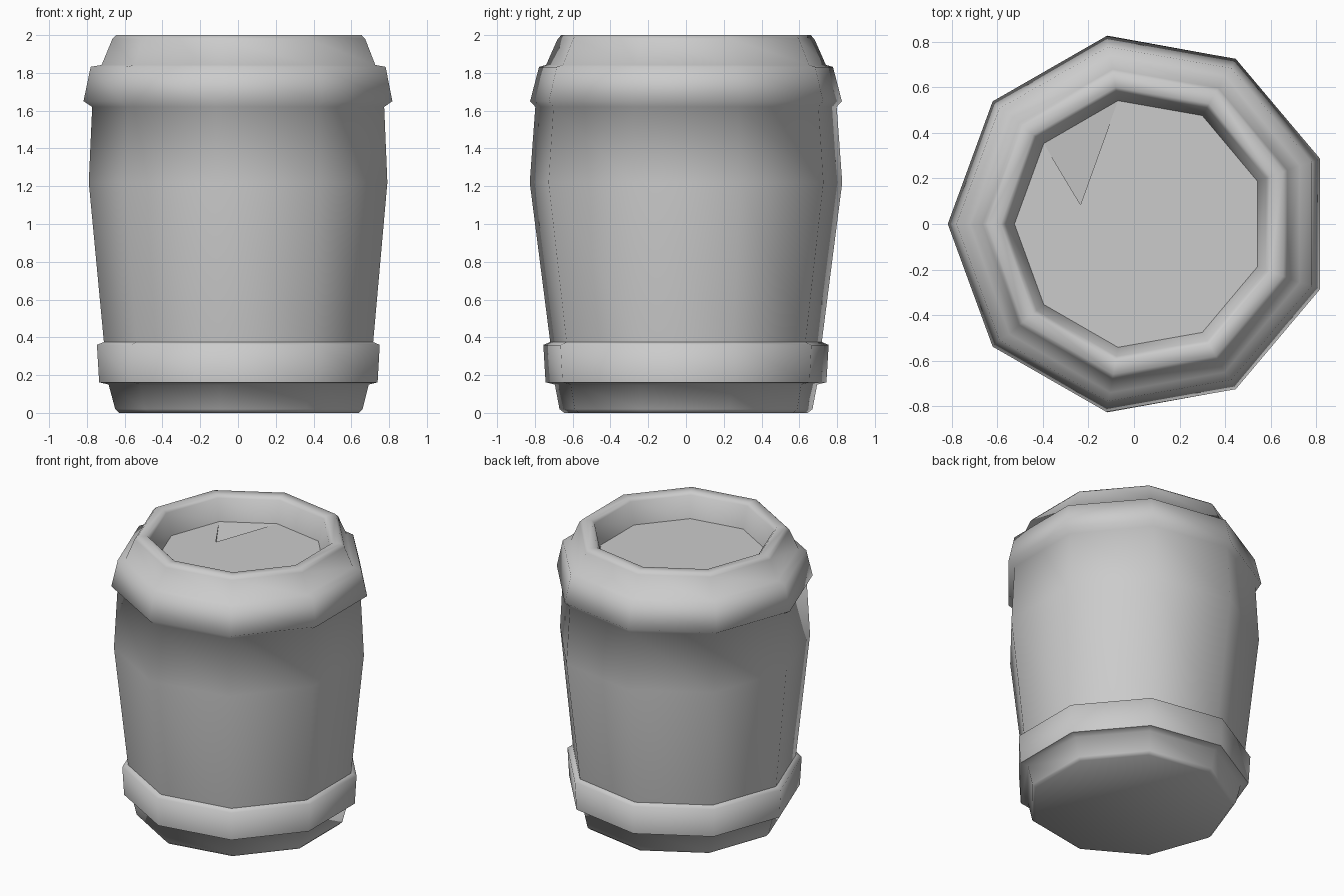
import bpy, bmesh, math
from mathutils import Vector

if "Cube" in bpy.data.objects:
    bpy.data.objects.remove(bpy.data.objects["Cube"])

SIDES, CX = 9, 0.025
FLOOR_Z = 1.83

# barrel outline from base to inner rim: x radius, y radius, height
PROFILE = [
    (0.655, 0.655, 0.00), (0.675, 0.68, 0.02), (0.71, 0.705, 0.15),
    (0.76, 0.755, 0.162), (0.772, 0.767, 0.36),      # lower band
    (0.735, 0.73, 0.375), (0.815, 0.84, 1.22), (0.797, 0.81, 1.62),
    (0.843, 0.838, 1.65), (0.805, 0.79, 1.832),      # upper band
    (0.747, 0.752, 1.842), (0.69, 0.69, 1.98), (0.67, 0.67, 2.00),
    (0.61, 0.61, 2.00), (0.59, 0.59, 1.98), (0.55, 0.55, FLOOR_Z),
]


def ring(rx, ry, z):
    pts = []
    for i in range(SIDES):
        a = math.pi - i * 2 * math.pi / SIDES
        pts.append(Vector((CX + rx * math.cos(a), ry * math.sin(a), z)))
    return pts


def finish(name, bm):
    bmesh.ops.recalc_face_normals(bm, faces=bm.faces)
    mesh = bpy.data.meshes.new(name)
    bm.to_mesh(mesh)
    bm.free()
    ob = bpy.data.objects.new(name, mesh)
    bpy.context.collection.objects.link(ob)
    bpy.ops.object.select_all(action='DESELECT')
    ob.select_set(True)
    bpy.context.view_layer.objects.active = ob
    bpy.ops.object.shade_smooth_by_angle(angle=math.radians(70))


# barrel shell: rings bridged from the base up over the rim
bm = bmesh.new()
rings = [[bm.verts.new(p) for p in ring(*row)] for row in PROFILE]
for lo, hi in zip(rings, rings[1:]):
    for i in range(SIDES):
        j = (i + 1) % SIDES
        bm.faces.new((lo[i], lo[j], hi[j], hi[i]))
bm.faces.new(rings[0])

# recessed lid with a wedge-shaped dent on its back left side
top = rings[-1]
notch = bm.verts.new((-0.235, 0.085, FLOOR_Z))
dip = bm.verts.new((-0.235, 0.085, FLOOR_Z - 0.03))
bm.faces.new(top[:2] + [notch] + top[2:])
bm.faces.new((top[1], top[2], dip))
bm.faces.new((top[1], dip, notch))
bm.faces.new((top[2], notch, dip))
finish("barrel", bm)
